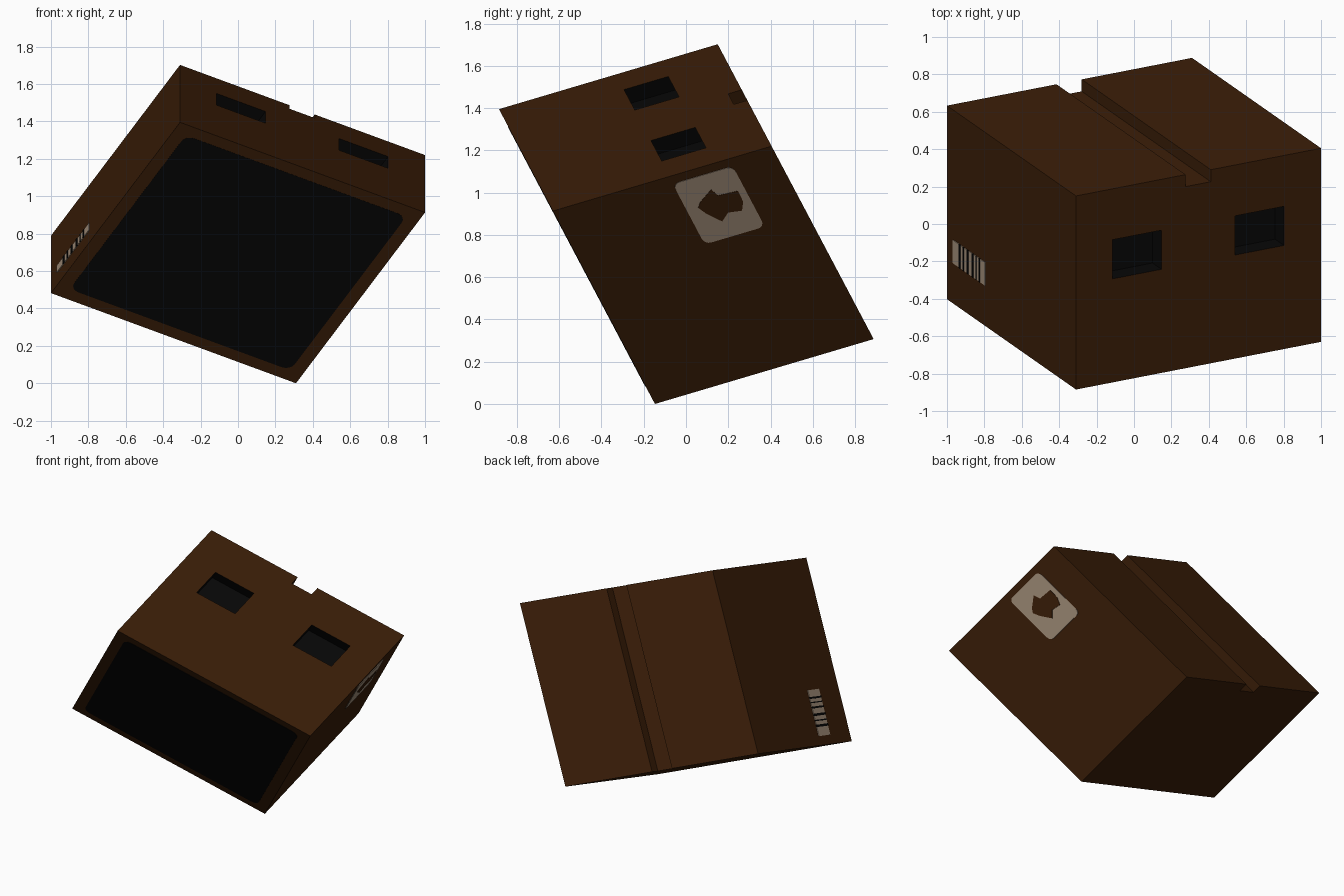
import bpy, bmesh, math
from mathutils import Vector, Matrix

if "Cube" in bpy.data.objects:
    bpy.data.objects.remove(bpy.data.objects["Cube"])

# Tilted (slightly sheared) carton: one corner and its three edge vectors
O = Vector((-0.31, 0.15, 1.702))
U = Vector((1.31, 0.255, -0.482))
V = Vector((0, -1.035, -0.307))
W = Vector((-0.69, 0.483, -0.913))


def P(a, b, c):
    return O + U * a + V * b + W * c


def material(name, rgb):
    m = bpy.data.materials.new(name)
    m.diffuse_color = (*rgb, 1)
    m.use_nodes = True
    m.node_tree.nodes["Principled BSDF"].inputs["Base Color"].default_value = m.diffuse_color
    return m


BROWN = material("cardboard brown", (0.042, 0.0125, 0.0023))
BLACK = material("dark opening", (0.002, 0.002, 0.002))
PALE = material("pale print", (0.36, 0.27, 0.19))


def prism(name, pts, axis, lo, hi, mats, index=0):
    """Extrude a 2D outline along one box axis (0=U, 1=V, 2=W)."""
    def place(p, h):
        q = list(p)
        q.insert(axis, h)
        return P(*q)
    bm = bmesh.new()
    n = len(pts)
    bot = [bm.verts.new(place(p, lo)) for p in pts]
    top = [bm.verts.new(place(p, hi)) for p in pts]
    bm.faces.new(bot)
    bm.faces.new(top)
    for i in range(n):
        j = (i + 1) % n
        bm.faces.new((bot[i], bot[j], top[j], top[i]))
    bmesh.ops.recalc_face_normals(bm, faces=bm.faces)
    for f in bm.faces:
        f.material_index = index
    me = bpy.data.meshes.new(name)
    bm.to_mesh(me)
    bm.free()
    for m in mats:
        me.materials.append(m)
    ob = bpy.data.objects.new(name, me)
    bpy.context.collection.objects.link(ob)
    return ob


def rounded(x0, x1, y0, y1, r=0.0, steps=4):
    if r == 0:
        return [(x0, y0), (x1, y0), (x1, y1), (x0, y1)]
    out = []
    corners = [(x1 - r, y1 - r), (x0 + r, y1 - r), (x0 + r, y0 + r), (x1 - r, y0 + r)]
    for k, (cx, cy) in enumerate(corners):
        for s in range(steps + 1):
            t = math.pi / 2 * (k + s / steps)
            out.append((cx + r * math.cos(t), cy + r * math.sin(t)))
    return out


# Carton body with the seam groove in its profile
outline = [(0, 0), (0.447, 0), (0.447, 0.062), (0.55, 0.062),
           (0.55, 0), (1, 0), (1, 1), (0, 1)]
body = prism("carton_body", outline, 2, 0, 1, [BROWN, BLACK])

# Two eye holes cut as dark recesses
bpy.context.view_layer.objects.active = body
for a in (0.149, 0.649):
    c = prism("hole_cutter", rounded(a, a + 0.2, 0.263, 0.465), 2, -0.1, 0.07,
              [BROWN, BLACK], 1)
    mod = body.modifiers.new("cut", 'BOOLEAN')
    mod.operation = 'DIFFERENCE'
    mod.solver = 'EXACT'
    mod.object = c
    bpy.ops.object.modifier_apply(modifier=mod.name)
    bpy.data.objects.remove(c)

# Large flat dark panel on the front underside
prism("dark_opening_panel", rounded(0.05, 0.95, 0.05, 0.95, 0.035), 1, 0.999, 1.002, [BLACK])

# Pale printed panel with a brown emblem on the right side
prism("printed_panel", rounded(0.195, 0.47, 0.037, 0.35, 0.03), 0, 0.999, 1.003, [PALE])
emblem_yz = [(0.057, 0.93), (0.065, 0.955), (0.118, 1.016), (0.151, 0.988), (0.245, 1.01),
             (0.269, 0.96), (0.264, 0.917), (0.198, 0.908), (0.17, 0.866), (0.094, 0.903)]
to_bc = Matrix(((V.y, W.y), (V.z, W.z))).inverted()
corner = O + U
emblem = [tuple(to_bc @ Vector((y - corner.y, z - corner.z))) for y, z in emblem_yz]
prism("panel_emblem", emblem, 0, 1.001, 1.005, [BROWN])

# Striped label on the left side
prism("striped_label", rounded(0.67, 0.79, 0.70, 0.95), 0, -0.003, 0.001, [PALE])
for c, w in ((0.888, 0.013), (0.862, 0.007), (0.828, 0.013),
             (0.79, 0.01), (0.765, 0.006), (0.738, 0.01)):
    prism("label_stripe", rounded(0.669, 0.791, c, c + w), 0, -0.005, -0.001, [BLACK])
